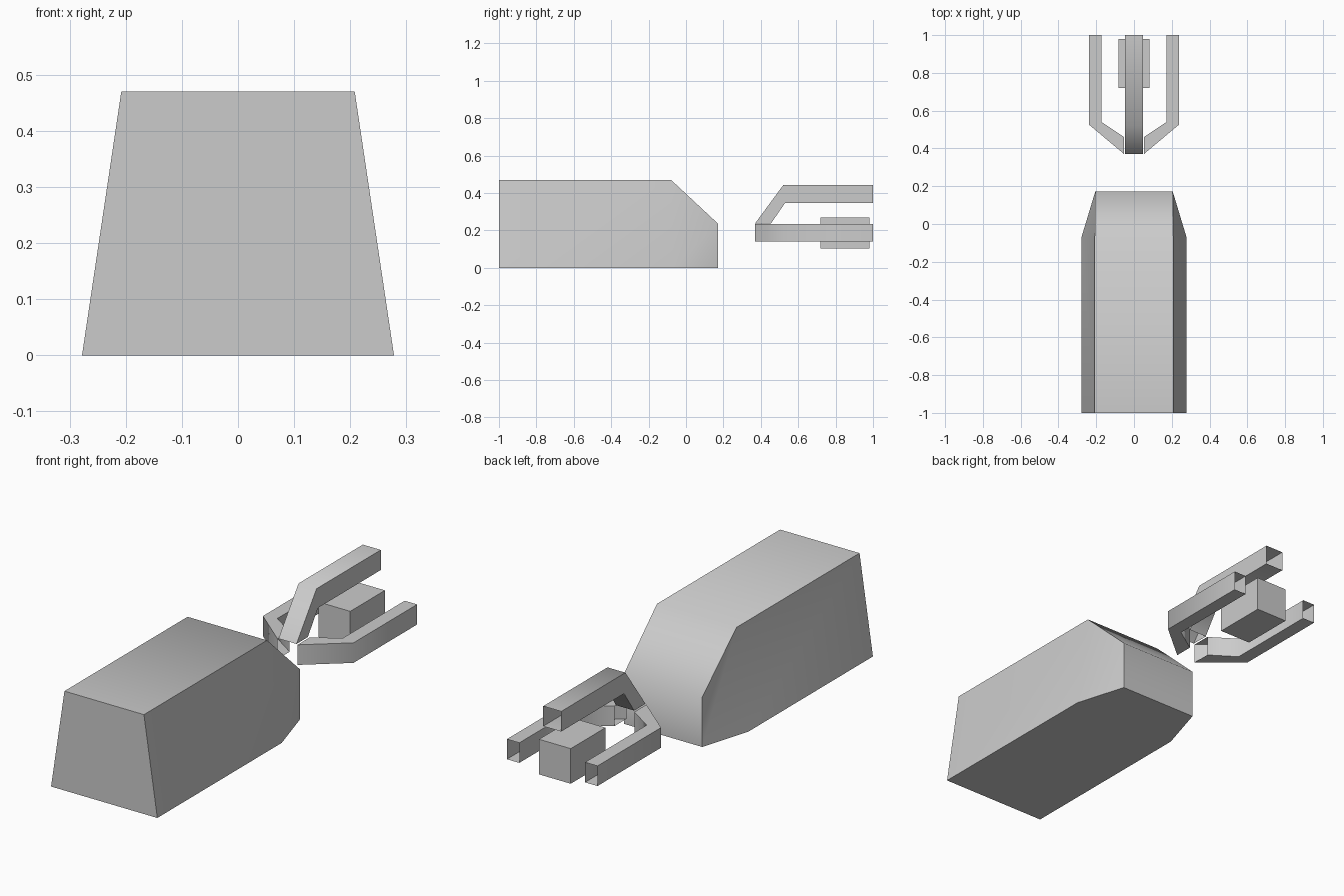
import bpy, bmesh
from math import radians

if "Cube" in bpy.data.objects:
    bpy.data.objects.remove(bpy.data.objects["Cube"])


def loft(name, sections, capped, diagonals=()):
    """Skin four-sided sections; diagonals are pairs of (section, corner)."""
    bm = bmesh.new()
    rings = [[bm.verts.new(p) for p in s] for s in sections]
    for a, b in zip(rings, rings[1:]):
        for i in range(4):
            j = (i + 1) % 4
            bm.faces.new((a[i], a[j], b[j], b[i]))
    if capped:
        bm.faces.new(rings[0])
        bm.faces.new(rings[-1])
    for (s0, c0), (s1, c1) in diagonals:
        bmesh.ops.connect_verts(bm, verts=[rings[s0][c0], rings[s1][c1]])
    bmesh.ops.recalc_face_normals(bm, faces=bm.faces[:])
    mesh = bpy.data.meshes.new(name)
    bm.to_mesh(mesh)
    bm.free()
    obj = bpy.data.objects.new(name, mesh)
    bpy.context.collection.objects.link(obj)
    bpy.ops.object.select_all(action='DESELECT')
    obj.select_set(True)
    bpy.context.view_layer.objects.active = obj
    bpy.ops.object.shade_smooth_by_angle(angle=radians(60))
    return obj


def body_section(y_low, y_high, low, high, top):
    return [(-low, y_low, 0), (low, y_low, 0), (high, y_high, top), (-high, y_high, top)]


# Tapered body with a chamfered nose
loft("body", [body_section(-1, -1, .278, .208, .47),
              body_section(-.07, -.08, .278, .208, .47),
              body_section(.172, .172, .205, .205, .235)], True,
     [((1, 1), (2, 2)), ((1, 3), (2, 0))])

# Bent, open-ended side prongs: pairs of outer and inner points seen from above
path = [((.052, .37), (.052, .46)), ((.237, .525), (.172, .54)), ((.237, 1), (.172, 1))]
side = loft("side_prongs", [[(*o, .14), (*o, .235), (*i, .235), (*i, .14)]
                            for o, i in path], False)
side.modifiers.new("mirror", 'MIRROR')

# Upper prong: pairs of outer and inner points seen from the side
path = [((.37, .238), (.455, .238)), ((.52, .442), (.53, .347)), ((1, .442), (1, .347))]
w = .047
loft("upper_prong", [[(-w, *o), (w, *o), (w, *i), (-w, *i)] for o, i in path], False)

# Block held between the prongs
bpy.ops.mesh.primitive_cube_add(size=1, location=(0, .85, .185))
block = bpy.context.object
block.name = "held_block"
block.scale = (.166, .26, .166)
